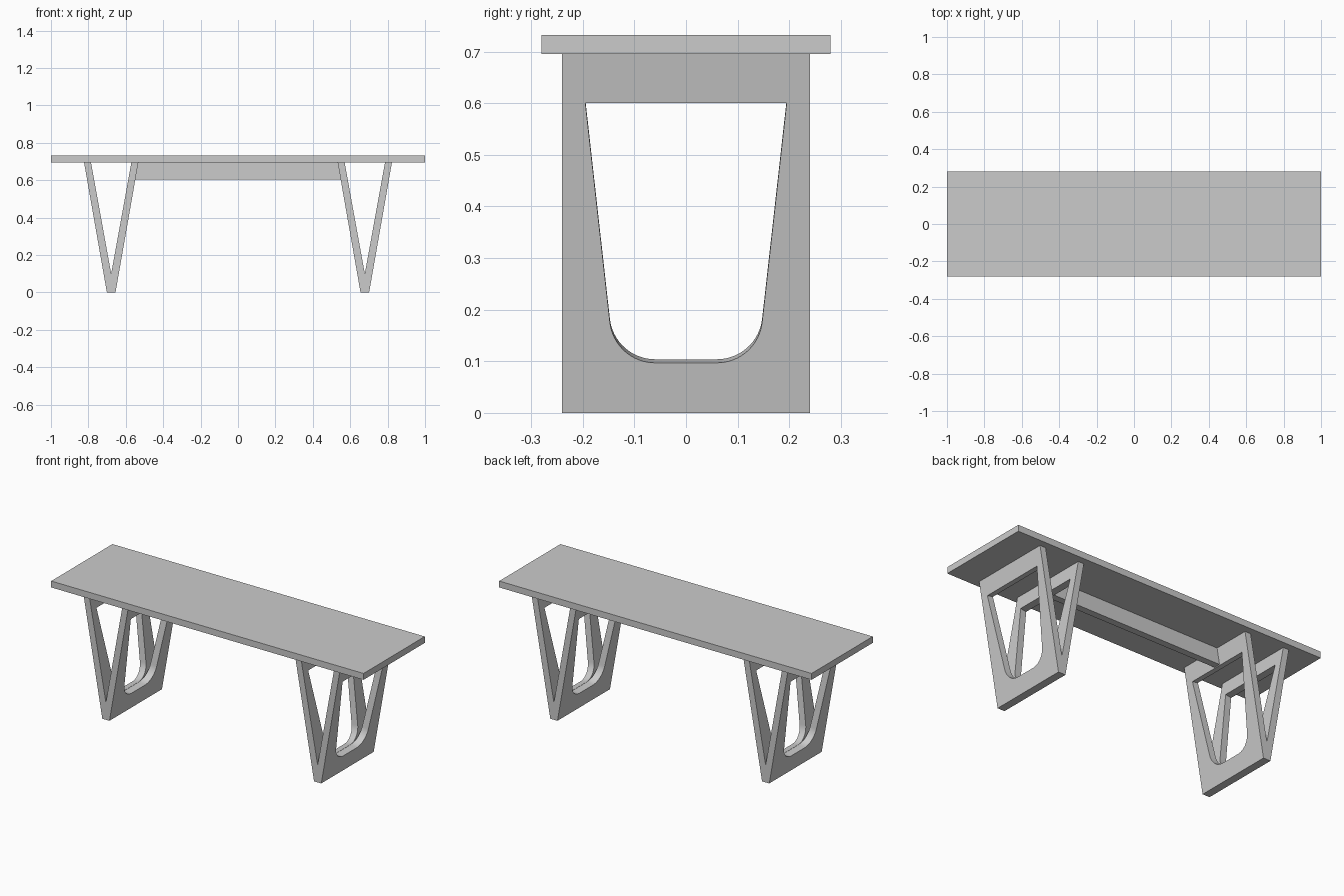
import bpy, bmesh, math
from mathutils import Vector

if "Cube" in bpy.data.objects:
    bpy.data.objects.remove(bpy.data.objects["Cube"])

TOP_Z, UNDER_Z = 0.732, 0.695
LEG_X, LEG_Y = 0.678, 0.24
FOOT, SLOPE = 0.023, 0.1755          # half foot width, outward lean of the panels
A = math.atan(SLOPE)


def prism(name, points, sweep):
    """Extrude a planar polygon along a vector into a closed solid."""
    bm = bmesh.new()
    face = bm.faces.new([bm.verts.new(p) for p in points])
    new = bmesh.ops.extrude_face_region(bm, geom=[face])["geom"]
    bmesh.ops.translate(bm, vec=sweep,
                        verts=[v for v in new if isinstance(v, bmesh.types.BMVert)])
    bmesh.ops.recalc_face_normals(bm, faces=bm.faces)
    mesh = bpy.data.meshes.new(name)
    bm.to_mesh(mesh)
    bm.free()
    obj = bpy.data.objects.new(name, mesh)
    bpy.context.collection.objects.link(obj)
    return obj


def opening_profile():
    """Tapered opening with rounded lower corners, as (y, z) points."""
    r, cy, cz = 0.088, 0.06, 0.185
    half = [(cy + r * math.cos(a), cz + r * math.sin(a))
            for a in (math.radians(-90 + 83.6 * i / 16) for i in range(17))]
    half.append((0.195, 0.6))
    return half + [(-y, z) for y, z in reversed(half)]


def v_leg(name, cx):
    # V-shaped solid
    top = FOOT + SLOPE * UNDER_Z
    v = [(-FOOT, 0), (FOOT, 0), (top, UNDER_Z), (top - 0.037, UNDER_Z),
         (0, 0.1), (-top + 0.037, UNDER_Z), (-top, UNDER_Z)]
    leg = prism(name, [(cx + x, -LEG_Y, z) for x, z in v], Vector((0, 2 * LEG_Y, 0)))
    # openings cut square to each leaning panel
    for s in (-1, 1):
        inward = Vector((-s * math.cos(A), 0, math.sin(A)))
        pts = [Vector((cx + s * (FOOT + SLOPE * z), y, z)) - inward * 0.02
               for y, z in opening_profile()]
        cutter = prism("opening_cutter", pts, inward * 0.065)
        cutter.hide_render = True
        mod = leg.modifiers.new("opening", "BOOLEAN")
        mod.operation, mod.solver, mod.object = "DIFFERENCE", "EXACT", cutter
        bpy.context.view_layer.objects.active = leg
        bpy.ops.object.modifier_apply(modifier=mod.name)
        bpy.data.objects.remove(cutter)
    bpy.ops.object.select_all(action="DESELECT")
    leg.select_set(True)
    bpy.ops.object.shade_smooth_by_angle(angle=math.radians(25))


# Table top
prism("table_top", [(-1, -0.28, UNDER_Z), (1, -0.28, UNDER_Z),
                    (1, 0.28, UNDER_Z), (-1, 0.28, UNDER_Z)],
      Vector((0, 0, TOP_Z - UNDER_Z)))

# Legs
v_leg("left_leg", -LEG_X)
v_leg("right_leg", LEG_X)

# Centre rail between the inner panels, ends following their lean
low, high = (LEG_X - FOOT - SLOPE * z for z in (0.605, UNDER_Z))
prism("centre_rail", [(-low, -0.02, 0.605), (low, -0.02, 0.605),
                      (high, -0.02, UNDER_Z), (-high, -0.02, UNDER_Z)],
      Vector((0, 0.04, 0)))
